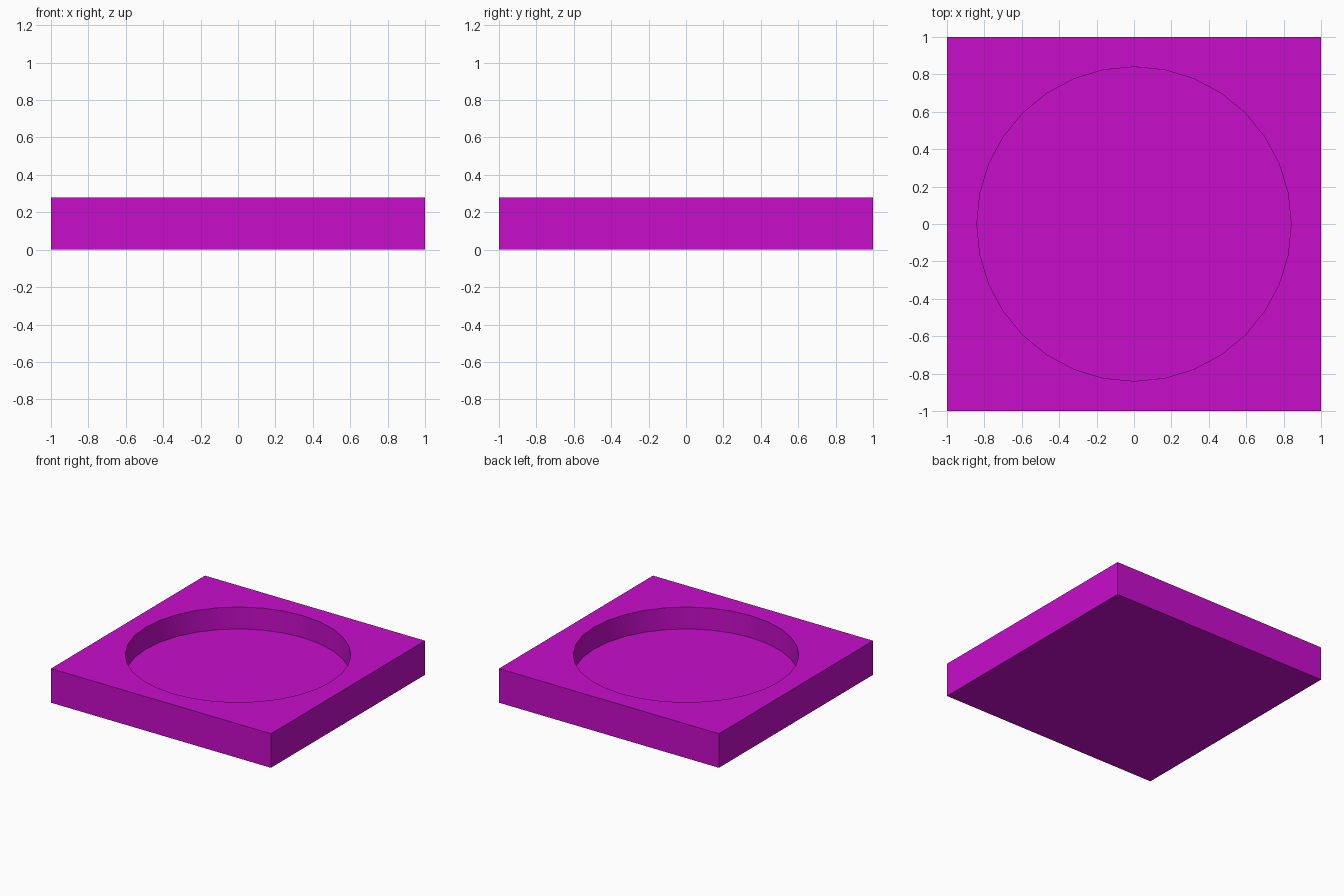
import bpy

if "Cube" in bpy.data.objects:
    bpy.data.objects.remove(bpy.data.objects["Cube"])

HEIGHT = 0.28
FLOOR_Z = 0.10
RADIUS = 0.84

# Square slab
bpy.ops.mesh.primitive_cube_add(size=1, location=(0, 0, HEIGHT / 2))
tray = bpy.context.object
tray.name = "square_tray"
tray.scale = (2, 2, HEIGHT)
bpy.ops.object.transform_apply(location=True, rotation=False, scale=True)

# Cutter for the round recess
depth = 0.5
bpy.ops.mesh.primitive_cylinder_add(vertices=32, radius=RADIUS, depth=depth,
                                    location=(0, 0, FLOOR_Z + depth / 2))
cutter = bpy.context.object
cutter.name = "recess_cutter"
cutter.hide_render = True

# Cut the recess, then drop the cutter
cut = tray.modifiers.new("recess", 'BOOLEAN')
cut.operation = 'DIFFERENCE'
cut.solver = 'EXACT'
cut.object = cutter
bpy.ops.object.select_all(action='DESELECT')
tray.select_set(True)
bpy.context.view_layer.objects.active = tray
bpy.ops.object.modifier_apply(modifier=cut.name)
bpy.data.objects.remove(cutter, do_unlink=True)

# Smooth recess wall, sharp edges elsewhere
bpy.ops.object.shade_smooth_by_angle()

# Magenta finish
magenta = bpy.data.materials.new("magenta")
magenta.diffuse_color = (0.58, 0.004, 0.6, 1)
magenta.use_nodes = True
magenta.node_tree.nodes["Principled BSDF"].inputs["Base Color"].default_value = magenta.diffuse_color
tray.data.materials.clear()
tray.data.materials.append(magenta)
